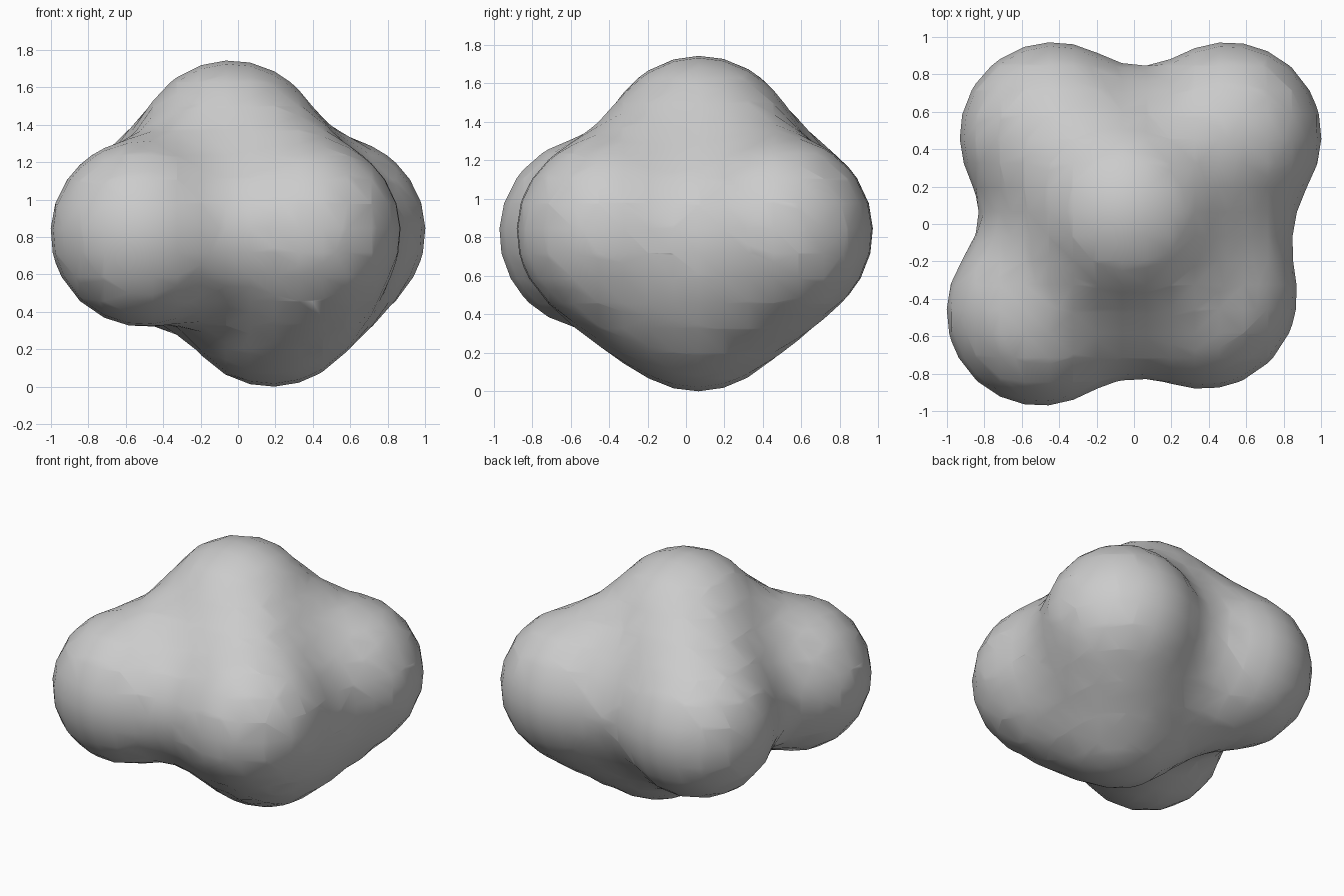
import bpy

if "Cube" in bpy.data.objects:
    bpy.data.objects.remove(bpy.data.objects["Cube"])

# Six equal blobs: four around the middle, one on top, one underneath
REACH = 0.873
blobs = [
    (-0.43, 0.47, 0.83),   # back left
    (0.50, 0.47, 0.83),    # back right
    (-0.50, -0.47, 0.82),  # front left
    (0.37, -0.38, 0.83),   # front right
    (-0.04, 0.07, 1.24),   # top
    (0.18, 0.06, 0.50),    # bottom
]

# Blended cloud body
field = bpy.data.metaballs.new("cloud_field")
field.resolution = 0.13
field.render_resolution = 0.13
field.threshold = 0.6
for co in blobs:
    element = field.elements.new(type='BALL')
    element.co = co
    element.radius = REACH
    element.stiffness = 2.0

source = bpy.data.objects.new("cloud_source", field)
bpy.context.collection.objects.link(source)
bpy.context.view_layer.update()

# Turn the blended surface into a smooth mesh
graph = bpy.context.evaluated_depsgraph_get()
mesh = bpy.data.meshes.new_from_object(source.evaluated_get(graph), depsgraph=graph)
cloud = bpy.data.objects.new("cloud", mesh)
bpy.context.collection.objects.link(cloud)
bpy.data.objects.remove(source, do_unlink=True)
for face in mesh.polygons:
    face.use_smooth = True

# Rest the lowest point on the ground
lowest = min(v.co.z for v in mesh.vertices)
for v in mesh.vertices:
    v.co.z -= lowest
